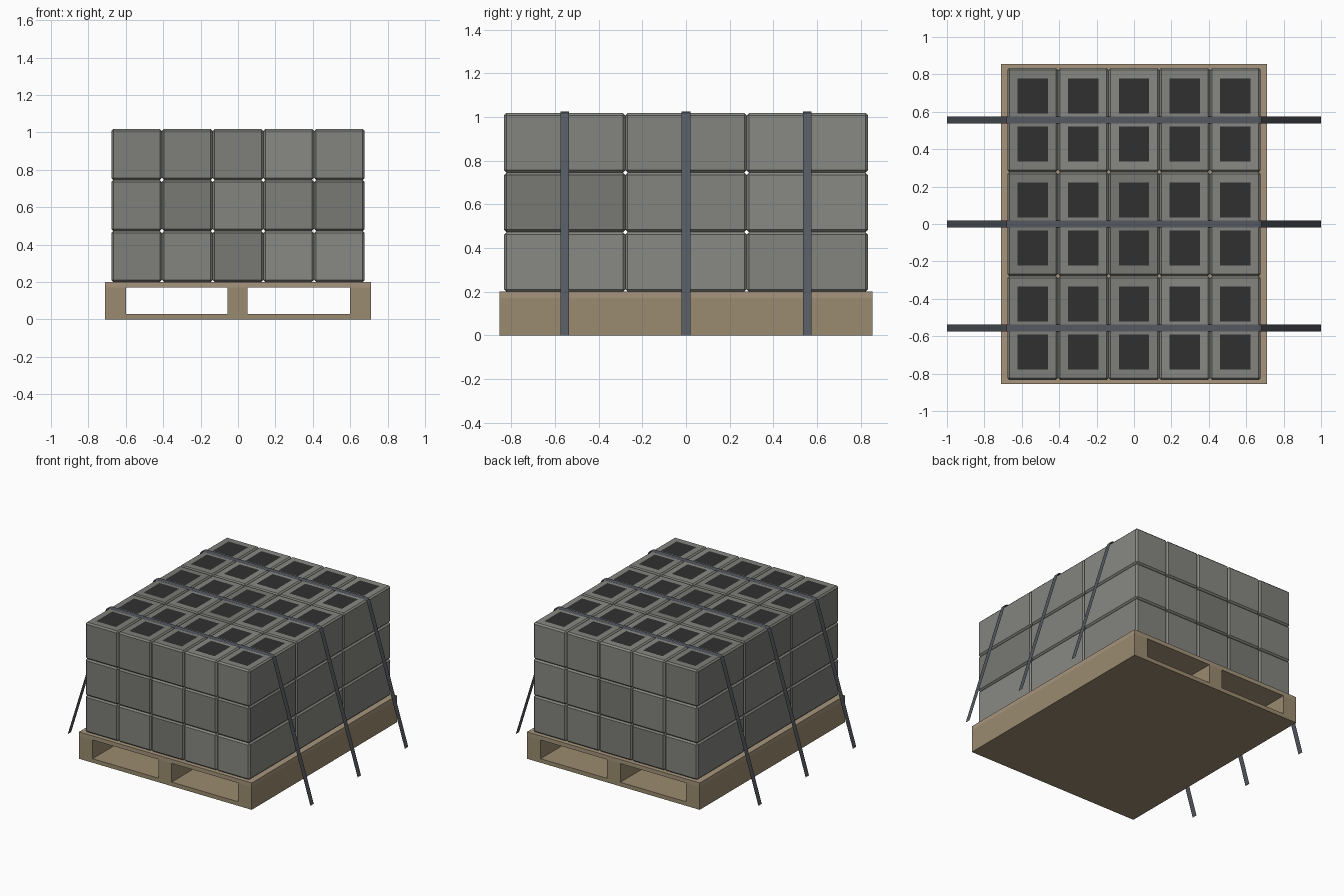
import bpy, bmesh, random
from mathutils import Vector

if "Cube" in bpy.data.objects:
    bpy.data.objects.remove(bpy.data.objects["Cube"])

random.seed(4)


def material(name, rgb):
    m = bpy.data.materials.new(name)
    m.diffuse_color = (*rgb, 1)
    m.use_nodes = True
    m.node_tree.nodes["Principled BSDF"].inputs["Base Color"].default_value = m.diffuse_color
    return m


wood = material("wood", (0.33, 0.26, 0.16))
deck_wood = material("deck_wood", (0.38, 0.30, 0.20))
dark = material("dark_hollow", (0.03, 0.03, 0.03))
webbing = material("webbing", (0.09, 0.10, 0.12))
concretes = [material(f"concrete_{i}", (v, v, v * 0.92))
             for i, v in enumerate((0.19, 0.21, 0.23, 0.25))]


def finish(name, bm, mats):
    me = bpy.data.meshes.new(name)
    bm.to_mesh(me)
    bm.free()
    for m in mats:
        me.materials.append(m)
    ob = bpy.data.objects.new(name, me)
    bpy.context.collection.objects.link(ob)
    return ob


def box(name, lo, hi, mat, bevel=0):
    bm = bmesh.new()
    bmesh.ops.create_cube(bm, size=1)
    lo, hi = Vector(lo), Vector(hi)
    for v in bm.verts:
        v.co = (lo + hi) / 2 + v.co * (hi - lo)
    if bevel:
        bmesh.ops.bevel(bm, geom=bm.edges[:], offset=bevel, segments=1,
                        affect='EDGES')
    return finish(name, bm, [mat])


# Pallet: closed base, three stringers, closed deck
PX, PY = 0.712, 0.855
box("pallet_base", (-PX, -PY, 0), (PX, PY, 0.03), wood)
box("pallet_deck", (-PX, -PY, 0.17), (PX, PY, 0.2), deck_wood)
for name, x0, x1 in (("left", -PX, -0.6), ("middle", -0.057, 0.052), ("right", 0.6, PX)):
    box(f"pallet_stringer_{name}", (x0, -PY, 0.03), (x1, PY, 0.17), wood)

# Concrete blocks: 5 x 3 x 3 stack, dark hollows on the top of every block
W, D, H, Z0 = 0.271, 0.556, 0.2727, 0.2
for k in range(3):
    for j in range(3):
        for i in range(5):
            cx, cy, z = (i - 2) * W, (j - 1) * D, Z0 + k * H
            box(f"block_{k}_{j}_{i}",
                (cx - W / 2, cy - D / 2, z), (cx + W / 2, cy + D / 2, z + H),
                random.choice(concretes), 0.011)

# Hollow openings on the exposed top layer, two per block
bm = bmesh.new()
top = Z0 + 3 * H + 0.001
for j in range(3):
    for i in range(5):
        for s in (-1, 1):
            cx, cy = (i - 2) * W, (j - 1) * D + s * 0.128
            bm.faces.new([bm.verts.new((cx + a * 0.081, cy + b * 0.094, top))
                          for a, b in ((-1, -1), (1, -1), (1, 1), (-1, 1))])
finish("block_hollows", bm, [dark])

# Flat webbing straps over the stack, splayed out to the ground
path = [(-1, 0), (-0.692, 0.995), (-0.682, 1.018), (-0.665, 1.025),
        (0.665, 1.025), (0.682, 1.018), (0.692, 0.995), (1, 0)]
for n, y in enumerate((-D, 0, D)):
    bm = bmesh.new()
    rows = [[bm.verts.new((x, y + s * 0.02, z)) for s in (-1, 1)] for x, z in path]
    for a, b in zip(rows, rows[1:]):
        bm.faces.new((a[0], b[0], b[1], a[1]))
    finish(f"strap_{n}", bm, [webbing])
